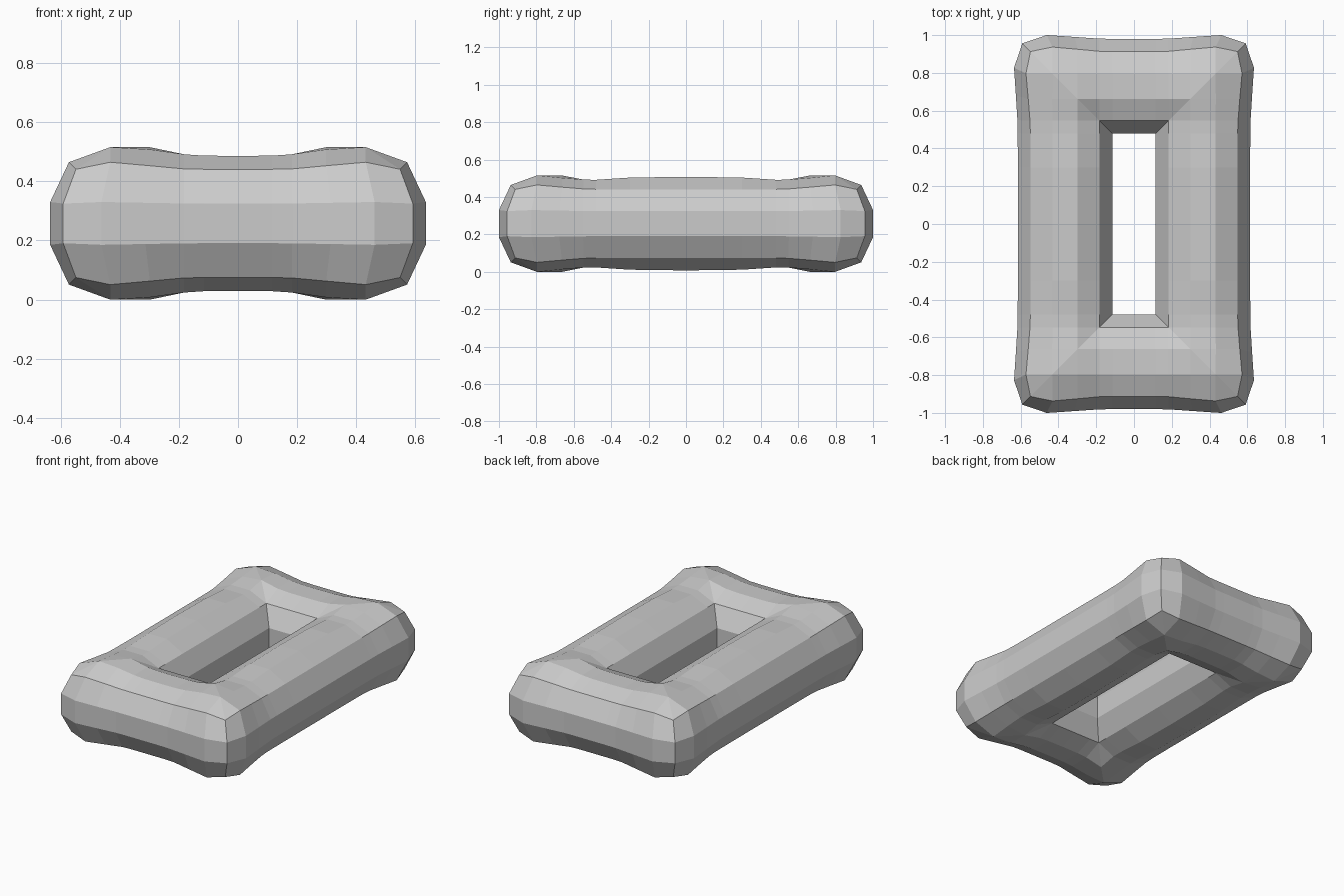
import bpy, bmesh
from math import cos, sin, radians

if "Cube" in bpy.data.objects:
    bpy.data.objects.remove(bpy.data.objects["Cube"])

R = 0.259                     # tube radius to the corners of the 12-gon
CX, CY, CZ = 0.365, 0.73, 0.2575
SECTION = [(R * cos(radians(15 + 30 * j)), R * sin(radians(15 + 30 * j))) for j in range(12)]

# station along the bar: (distance, corner bulge 0..1, change of the top/bottom height)
LONG = [(0, 0, 0), (0.3, 0, -0.004), (0.48, 0.02, -0.016), (0.547, 0.1, -0.016),
        (0.663, 0.5, -0.01), (0.797, 1, 0)]
SHORT = [(0, 0, -0.022), (0.115, 0, -0.021), (0.182, 0.05, -0.017),
         (0.298, 0.5, -0.004), (0.432, 1, 0)]


def bulge(u):
    if u > 0.2:
        return 0.08           # outer side
    if u > 0.1:
        return 0.13           # shoulder
    return 0.03 if u > -0.1 else 0.0


def bar_rings(stations, centre, end_centre):
    """Half a bar as rings of (along, across, z), finished by the mitre ring."""
    rings = []
    for t, b, dip in stations + [(9, 0, 0)]:
        ring = []
        for u, v in SECTION:
            end = end_centre + u
            if t >= end - 0.005:        # mitred corner, outer edge eased inward
                ease = 0.024 if u > 0.2 else 0
                z = v * 1.03 if -0.1 < u < 0.1 else v
                ring.append((end - ease, centre + u - ease, CZ + z))
            else:
                s = 1 + b * bulge(u)
                z = v * s
                if abs(v) > 0.2:
                    z += dip * (1 if v > 0 else -1)
                along = t + (0.03 * b if u > 0.2 else 0)
                ring.append((along, centre + u * s, CZ + z))
        rings.append(ring)
    return rings


# rectangular ring: quarter bars mirrored into all four quadrants
bm = bmesh.new()
verts = {}


def vert(co):
    key = tuple(round(c, 4) + 0.0 for c in co)
    if key not in verts:
        verts[key] = bm.verts.new(key)
    return verts[key]


long_bar = [[(x, y, z) for y, x, z in r] for r in bar_rings(LONG, CX, CY)]
short_bar = bar_rings(SHORT, CY, CX)
for sx in (1, -1):
    for sy in (1, -1):
        for rings in (long_bar, short_bar):
            for a, b in zip(rings, rings[1:]):
                for j in range(12):
                    k = (j + 1) % 12
                    quad = []
                    for p in (a[j], a[k], b[k], b[j]):
                        v = vert((p[0] * sx, p[1] * sy, p[2]))
                        if v not in quad:
                            quad.append(v)
                    if len(quad) > 2:
                        bm.faces.new(quad)
bmesh.ops.recalc_face_normals(bm, faces=bm.faces)
mesh = bpy.data.meshes.new("rectangular_ring")
bm.to_mesh(mesh)
bm.free()
ring_obj = bpy.data.objects.new("rectangular_ring", mesh)
bpy.context.collection.objects.link(ring_obj)
